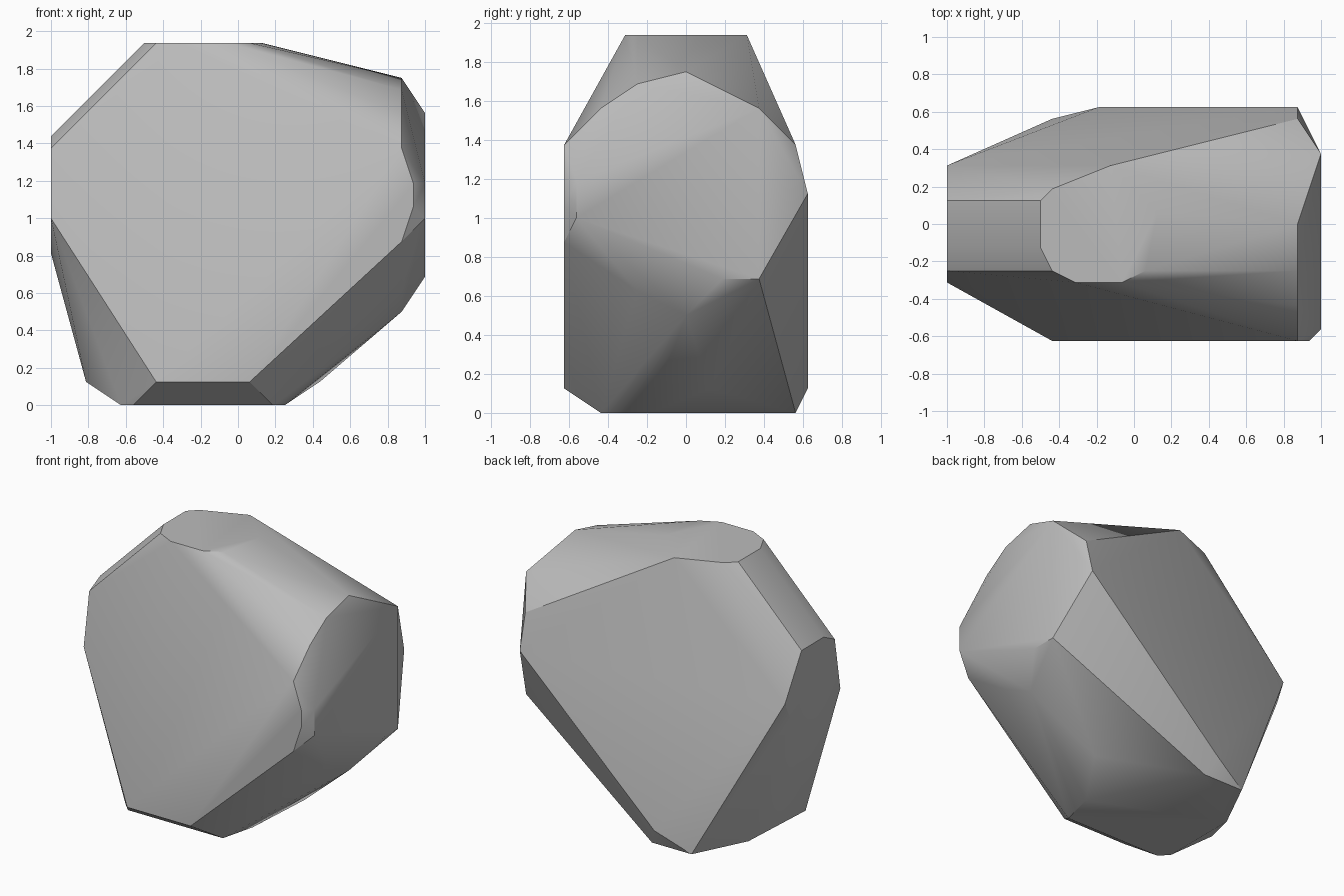
import bpy
import bmesh
from mathutils import Vector

# Remove the default object only
default_cube = bpy.data.objects.get("Cube")
if default_cube:
    bpy.data.objects.remove(default_cube, do_unlink=True)

# The boulder is carved on a grid of sixteen steps per unit
STEP = 1 / 16


def facet(axis, level, corners):
    """Corners of one flat facet lying at a level along the named axis."""
    points = []
    for corner in corners:
        point = list(corner)
        point.insert("xyz".index(axis), level)
        points.append(Vector(point) * STEP)
    return points


def make_material(name, colour):
    material = bpy.data.materials.new(name)
    material.use_nodes = True
    material.diffuse_color = colour
    shader = material.node_tree.nodes["Principled BSDF"]
    shader.inputs["Base Color"].default_value = colour
    shader.inputs["Roughness"].default_value = 0.9
    return material


# Flat top and the base it rests on
top_facet = facet("z", 31, [(-8, 2), (-8, -2), (-7, -4), (-5, -5), (-1, -5),
                            (1, -4), (2, 1), (-2, 5), (-7, 3)])
base_facet = facet("z", 0, [(-9, -7), (3, -7), (4, -3), (-2, 9), (-7, 9),
                            (-10, 3), (-10, -6)])

# Broad front and back faces
front_facet = facet("y", -10, [(-7, 2), (1, 2), (14, 14), (15, 17),
                               (15, 19), (14, 22)])
back_facet = facet("y", 10, [(-3, 2), (14, 18)])

# Narrow end at -x
narrow_end = facet("x", -16, [(2, 23), (-2, 23), (-4, 22), (-5, 16),
                              (0, 13), (4, 16), (5, 18)])

# Broad end at +x, with the shoulder ring behind it
broad_end = facet("x", 16, [(-9, 16), (-9, 19), (6, 25), (6, 11), (3, 11)])
shoulder = facet("x", 14, [(0, 28), (-4, 27), (-7, 25), (9, 22),
                           (0, 8), (-4, 10)])

# Chamfer points just above the base
chamfer = facet("z", 2, [(-13, -3), (7, 2)])

# Wrap all facets in one tight convex skin
bm = bmesh.new()
for part in (top_facet, base_facet, front_facet, back_facet,
             narrow_end, broad_end, shoulder, chamfer):
    for point in part:
        bm.verts.new(point)
hull = bmesh.ops.convex_hull(bm, input=bm.verts[:])
inner = {item for item in hull["geom_interior"] + hull["geom_unused"]
         if isinstance(item, bmesh.types.BMVert)}
bmesh.ops.delete(bm, geom=list(inner), context="VERTS")
bmesh.ops.recalc_face_normals(bm, faces=bm.faces[:])

mesh = bpy.data.meshes.new("boulder")
bm.to_mesh(mesh)
bm.free()
boulder = bpy.data.objects.new("boulder", mesh)
bpy.context.collection.objects.link(boulder)
mesh.materials.append(make_material("stone_grey", (0.5, 0.5, 0.5, 1)))

# Soft shading across the shallow edges, crisp across the steep ones
bpy.ops.object.select_all(action="DESELECT")
boulder.select_set(True)
bpy.context.view_layer.objects.active = boulder
bpy.ops.object.shade_smooth_by_angle(angle=0.524)
